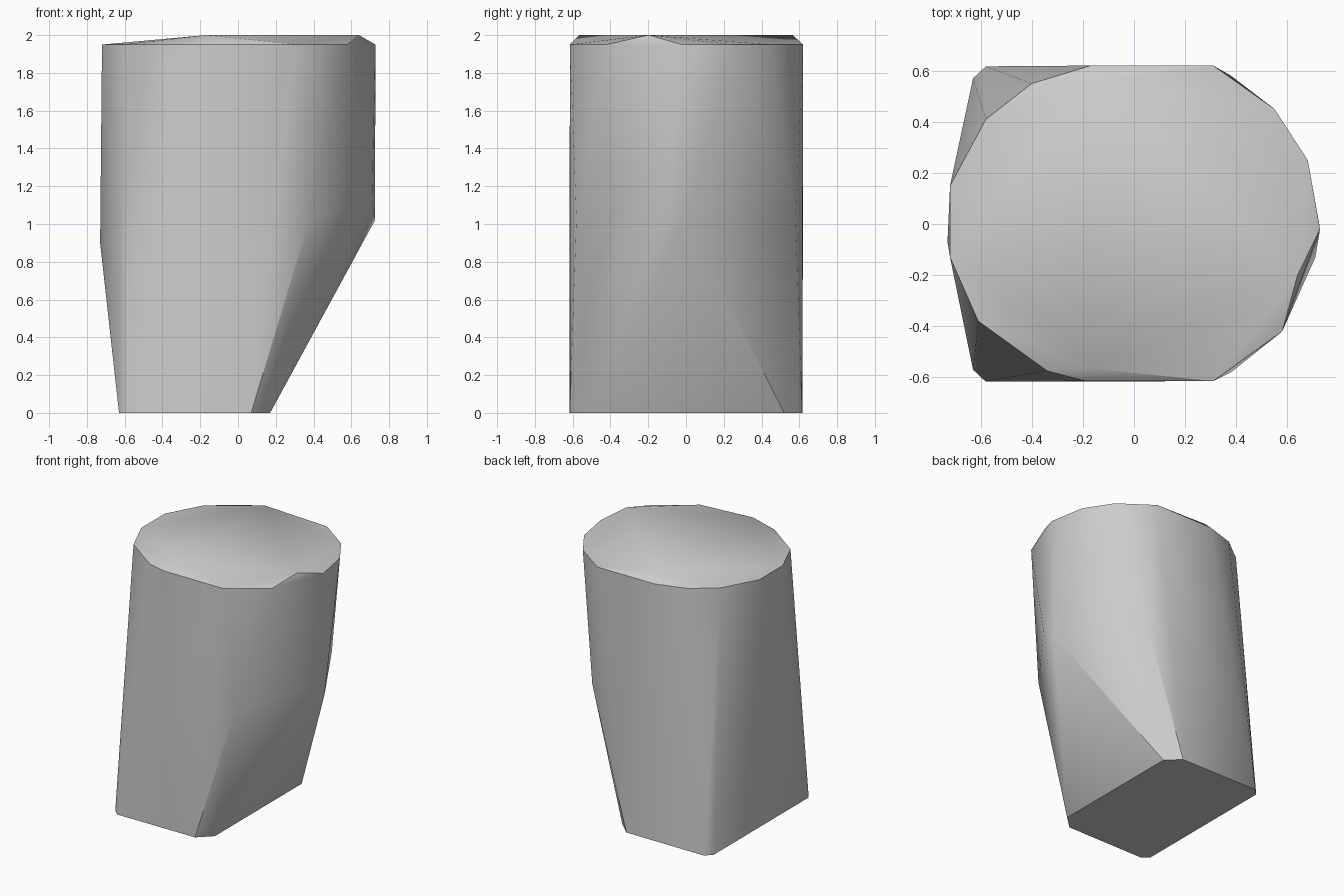
import bpy, bmesh

cube = bpy.data.objects.get("Cube")
if cube:
    bpy.data.objects.remove(cube, do_unlink=True)

# One plain grey for the whole block
grey = bpy.data.materials.new("light_grey")
grey.use_nodes = True
colour = (0.6, 0.6, 0.6, 1)
grey.diffuse_color = colour
grey.node_tree.nodes["Principled BSDF"].inputs["Base Color"].default_value = colour


def both_sides(points):
    """Repeat points on the front and the back."""
    return [(x, s * y, z) for x, y, z in points for s in (-1, 1)]


# Squared foot, side kinks and high points of the cap
corners = both_sides([
    (-0.63, 0.57, 0), (-0.58, 0.617, 0), (0.07, 0.615, 0), (0.17, 0.52, 0),
    (0.38, 0.58, 1.03), (-0.17, 0.565, 2),
])
# Single points on the long sides and the raised rim
corners += [(0.725, 0, 1.02), (0.71, -0.13, 1.12), (-0.73, -0.07, 0.9), (0.64, -0.2, 2)]

# Rounded rim
rim = [(0.31, 0.62), (0.55, 0.45), (0.68, 0.25), (0.728, -0.02), (0.58, -0.42),
       (0.31, -0.615), (-0.19, -0.615), (-0.34, -0.575), (-0.61, -0.38),
       (-0.72, -0.13), (-0.72, 0.15), (-0.58, 0.41), (-0.4, 0.55), (-0.17, 0.62)]
corners += [(x, y, 1.95) for x, y in rim]

# Wrap the points in one convex skin
bm = bmesh.new()
for p in corners:
    bm.verts.new(p)
hull = bmesh.ops.convex_hull(bm, input=bm.verts[:])
spare = {v for v in hull["geom_interior"] if isinstance(v, bmesh.types.BMVert)}
bmesh.ops.delete(bm, geom=list(spare), context='VERTS')
bmesh.ops.recalc_face_normals(bm, faces=bm.faces[:])
mesh = bpy.data.meshes.new("tapered_block")
bm.to_mesh(mesh)
bm.free()
mesh.materials.append(grey)

block = bpy.data.objects.new("tapered_block", mesh)
bpy.context.collection.objects.link(block)
bpy.context.view_layer.objects.active = block
block.select_set(True)
bpy.ops.object.shade_smooth_by_angle()
